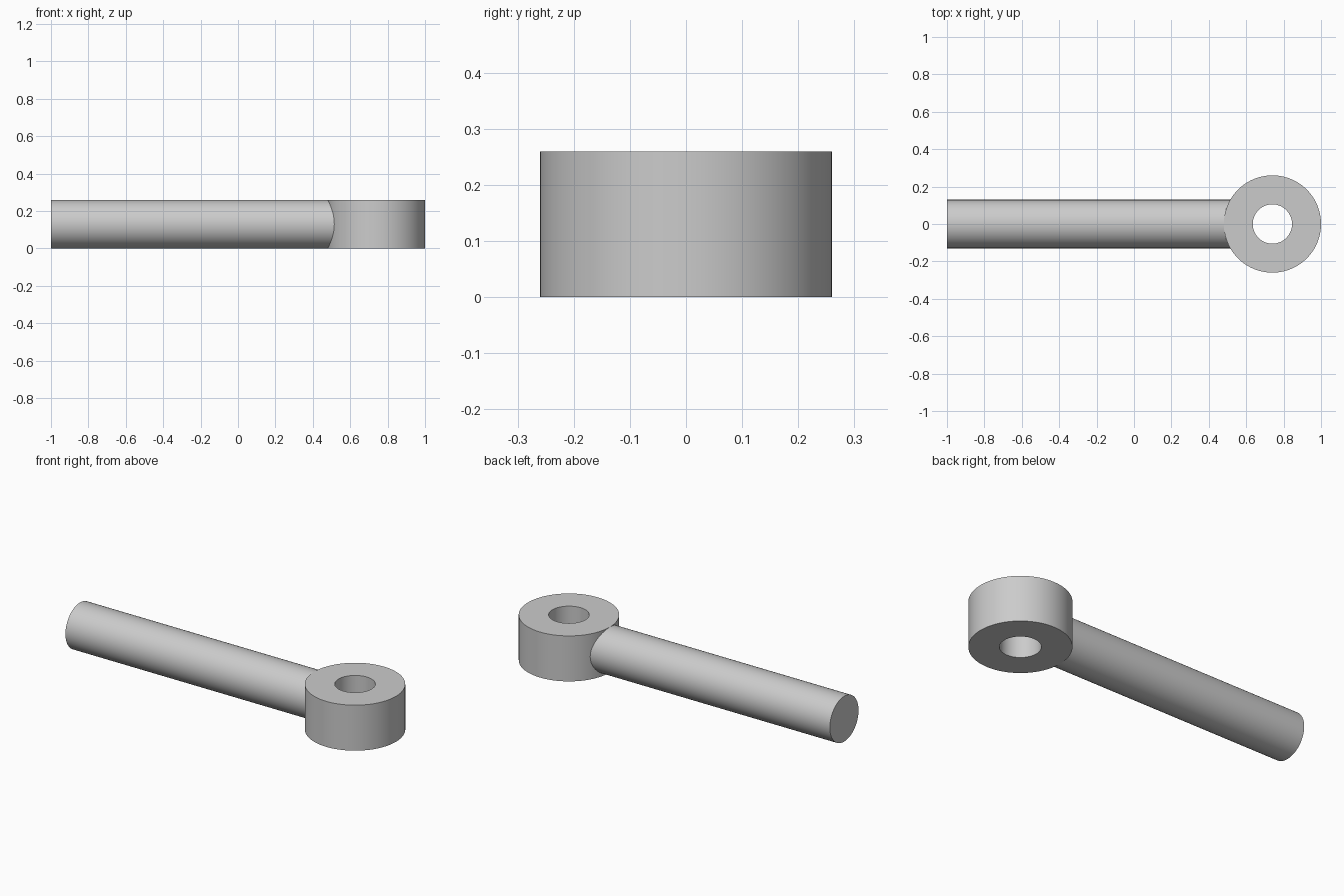
import bpy, bmesh, math
from mathutils import Matrix, Vector

if "Cube" in bpy.data.objects:
    bpy.data.objects.remove(bpy.data.objects["Cube"], do_unlink=True)

EYE_X, EYE_R, HOLE_R = 0.74, 0.26, 0.105
HEIGHT = 0.26
ROD_R = 0.1297
SIDES = 96

# Single plain grey metal
grey = bpy.data.materials.new("grey_metal")
grey.use_nodes = True
colour = (0.6, 0.6, 0.6, 1)
grey.diffuse_color = colour
grey.node_tree.nodes["Principled BSDF"].inputs["Base Color"].default_value = colour


def finish(name, bm, location):
    """Turn the bmesh into a smooth-shaded object with sharp rims."""
    bmesh.ops.recalc_face_normals(bm, faces=bm.faces)
    mesh = bpy.data.meshes.new(name)
    bm.to_mesh(mesh)
    bm.free()
    mesh.materials.append(grey)
    obj = bpy.data.objects.new(name, mesh)
    obj.location = location
    bpy.context.collection.objects.link(obj)
    bpy.ops.object.select_all(action='DESELECT')
    obj.select_set(True)
    bpy.context.view_layer.objects.active = obj
    bpy.ops.object.shade_smooth_by_angle(angle=math.radians(30))
    return obj


# Eye: rectangular section spun around the vertical hole axis
bm = bmesh.new()
section = [(HOLE_R, 0), (EYE_R, 0), (EYE_R, HEIGHT), (HOLE_R, HEIGHT)]
verts = [bm.verts.new((r, 0, z)) for r, z in section]
edges = [bm.edges.new((verts[i], verts[i - 1])) for i in range(len(verts))]
bmesh.ops.spin(bm, geom=verts + edges, cent=(0, 0, 0), axis=(0, 0, 1),
               angle=math.tau, steps=SIDES, use_duplicate=False)
bmesh.ops.remove_doubles(bm, verts=bm.verts, dist=0.0001)
finish("eye_ring", bm, Vector((EYE_X, 0, 0)))

# Shank: round rod ending inside the eye wall, short of the hole
start, end = -1.0, 0.56
bm = bmesh.new()
bmesh.ops.create_cone(bm, cap_ends=True, segments=SIDES, radius1=ROD_R,
                      radius2=ROD_R, depth=end - start,
                      matrix=Matrix.Rotation(math.pi / 2, 4, 'Y'))
finish("shank", bm, Vector(((start + end) / 2, 0, HEIGHT / 2)))
